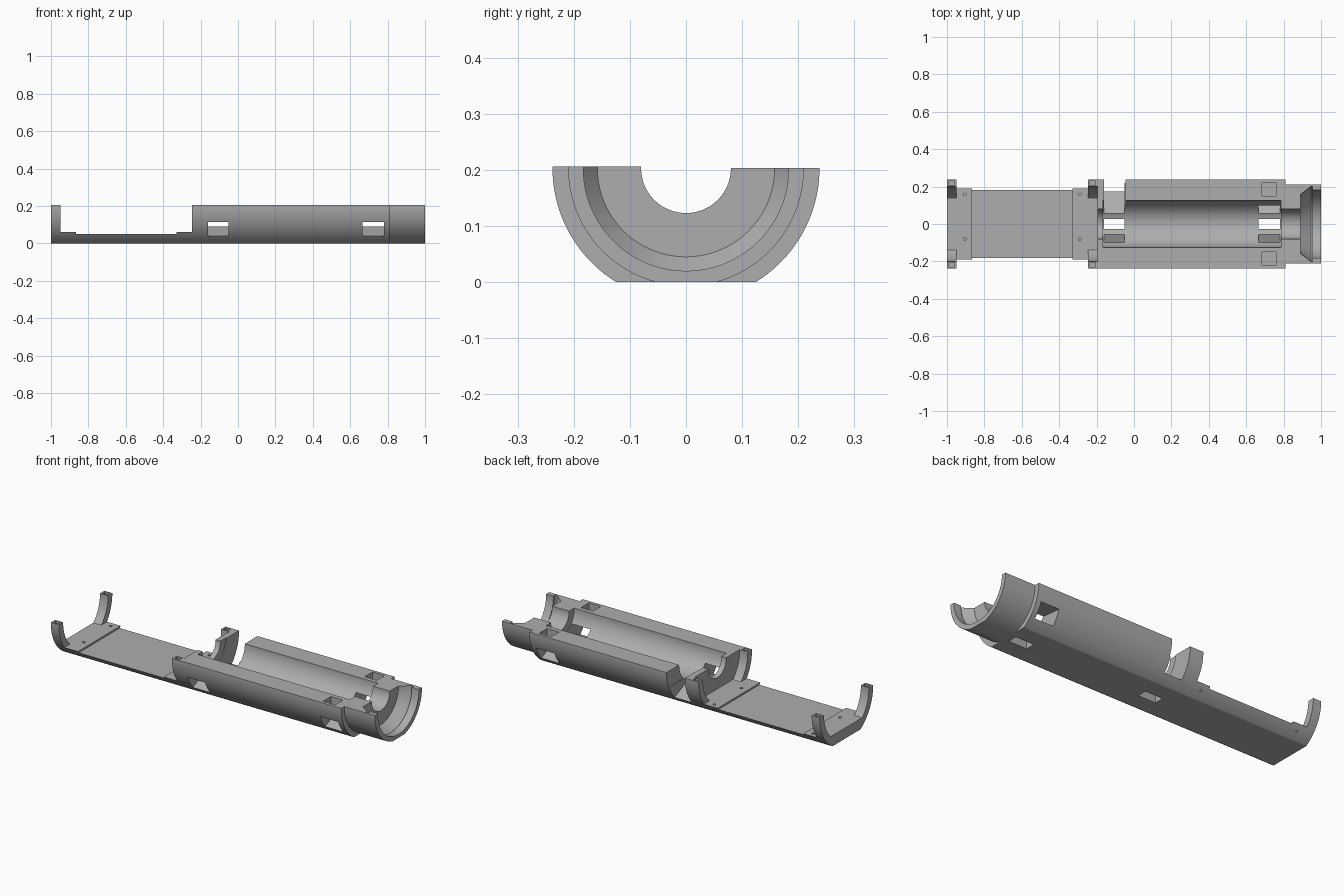
import bpy, bmesh, math
from mathutils import Vector

cube = bpy.data.objects.get("Cube")
if cube:
    bpy.data.objects.remove(cube)

AXIS = 0.203     # height of the tube axis
SEGMENTS = 128

grey = bpy.data.materials.new("light_grey")
grey.use_nodes = True
COLOUR = (0.42, 0.42, 0.42, 1)
grey.diffuse_color = COLOUR
grey.node_tree.nodes["Principled BSDF"].inputs["Base Color"].default_value = COLOUR


def finish(bm, name):
    bmesh.ops.recalc_face_normals(bm, faces=bm.faces)
    mesh = bpy.data.meshes.new(name)
    bm.to_mesh(mesh)
    bm.free()
    mesh.materials.append(grey)
    obj = bpy.data.objects.new(name, mesh)
    bpy.context.collection.objects.link(obj)
    return obj


def slice_off(bm, z, side):
    """Remove everything above (side=1) or below (side=-1) a level."""
    geom = bm.verts[:] + bm.edges[:] + bm.faces[:]
    cut = bmesh.ops.bisect_plane(bm, geom=geom, plane_co=(0, 0, z),
                                 plane_no=(0, 0, side), clear_outer=True)
    edges = [e for e in cut["geom_cut"] if isinstance(e, bmesh.types.BMEdge)]
    bmesh.ops.holes_fill(bm, edges=[e for e in bm.edges if e.is_boundary] or edges)


def lathe(name, profile, low=None, high=None):
    """Solid of revolution about the tube axis from (x, radius) points."""
    bm = bmesh.new()
    rings = []
    for x, r in profile:
        rings.append([bm.verts.new((x, r * math.sin(a), AXIS - r * math.cos(a)))
                      for a in (math.tau * (i + 0.5) / SEGMENTS for i in range(SEGMENTS))])
    for a, b in zip(rings, rings[1:]):
        for i in range(SEGMENTS):
            j = (i + 1) % SEGMENTS
            bm.faces.new((a[i], a[j], b[j], b[i]))
    bm.faces.new(rings[0])
    bm.faces.new(rings[-1])
    if low is not None:
        slice_off(bm, low, -1)
    if high is not None:
        slice_off(bm, high, 1)
    return finish(bm, name)


def prism(name, x0, x1, section):
    """Extrude a (y, z) polygon along x."""
    bm = bmesh.new()
    face = bm.faces.new([bm.verts.new((x0, y, z)) for y, z in section])
    ext = bmesh.ops.extrude_face_region(bm, geom=[face])
    moved = [v for v in ext["geom"] if isinstance(v, bmesh.types.BMVert)]
    bmesh.ops.translate(bm, verts=moved, vec=Vector((x1 - x0, 0, 0)))
    return finish(bm, name)


def box(name, x0, x1, y0, y1, z0, z1):
    return prism(name, x0, x1, [(y0, z0), (y1, z0), (y1, z1), (y0, z1)])


# Outer tube half with flat base and stepped collar
holder = lathe("battery_holder_half",
               [(-1, 0.238), (0.81, 0.238), (0.81, 0.21), (1, 0.21)],
               low=0, high=0.206)
cutters = []

# Slightly lower rim on the back half
cutters.append(box("rim_cutter", -1.1, 1.1, 0, 0.3, AXIS, 0.3))

# Main bore: bulkhead hole, battery chamber, neck, cone and end lip
cutters.append(lathe("bore_cutter", [
    (-0.22, 0.08), (-0.165, 0.08), (-0.165, 0.125), (0.785, 0.125),
    (0.785, 0.08), (0.89, 0.08), (0.89, 0.158), (0.945, 0.2),
    (0.955, 0.2), (0.955, 0.183), (1.05, 0.183)]))

# Open tray with a raised pad at each end, and the two clip rings
cutters.append(box("tray_cutter", -0.865, -0.33, -0.3, 0.3, 0.05, 0.3))
cutters.append(box("pad_cutter", -0.95, -0.245, -0.3, 0.3, 0.06, 0.3))
cutters.append(lathe("clip_cutter", [(-1.05, 0.2), (-0.195, 0.2)], low=0.06))

# Screw holes in the pads
for x in (-0.905, -0.29):
    for y in (-0.08, 0.16):
        bm = bmesh.new()
        bmesh.ops.create_cone(bm, cap_ends=True, segments=20, radius1=0.008,
                              radius2=0.008, depth=0.06)
        bmesh.ops.translate(bm, verts=bm.verts, vec=(x, y, 0.06))
        cutters.append(finish(bm, "screw_hole_cutter"))

# Cable notch in the back wall
cutters.append(box("notch_cutter", -0.16, -0.045, 0.06, 0.3, 0.113, 0.3))

# Strap slots: one through the floor and one through each side
for x0, x1 in ((-0.16, -0.05), (0.665, 0.78)):
    cutters.append(box("floor_slot_cutter", x0, x1, -0.027, 0.027, -0.1, 0.1))
    for s in (-1, 1):
        cutters.append(prism("side_slot_cutter", x0, x1, [
            (s * 0.04, 0.098), (s * 0.26, 0.003), (s * 0.26, 0.111), (s * 0.08, 0.13)]))

# Latch pockets in the rims and clip tips
for s in (-1, 1):
    lo, hi = sorted((s * 0.15, s * 0.22))
    cutters.append(box("rim_pocket_cutter", 0.685, 0.76, lo, hi, 0.15, 0.3))
    lo, hi = sorted((s * 0.207, s * 0.229))
    for x in (-0.99, -0.235):
        cutters.append(box("clip_pocket_cutter", x, x + 0.03, lo, hi, 0.17, 0.3))

# Carve the holder, then drop the cutters
for cutter in cutters:
    cutter.hide_render = True
    mod = holder.modifiers.new(cutter.name, "BOOLEAN")
    mod.operation = "DIFFERENCE"
    mod.solver = "EXACT"
    mod.object = cutter
bpy.context.view_layer.update()
carved = bpy.data.meshes.new_from_object(
    holder.evaluated_get(bpy.context.evaluated_depsgraph_get()))
holder.modifiers.clear()
holder.data = carved
for cutter in cutters:
    bpy.data.objects.remove(cutter)

# One material slot, smooth curved walls with sharp edges
carved.materials.clear()
carved.materials.append(grey)
for p in carved.polygons:
    p.material_index = 0
for o in bpy.context.selected_objects:
    o.select_set(False)
holder.select_set(True)
bpy.context.view_layer.objects.active = holder
bpy.ops.object.shade_smooth_by_angle(angle=math.radians(25))
